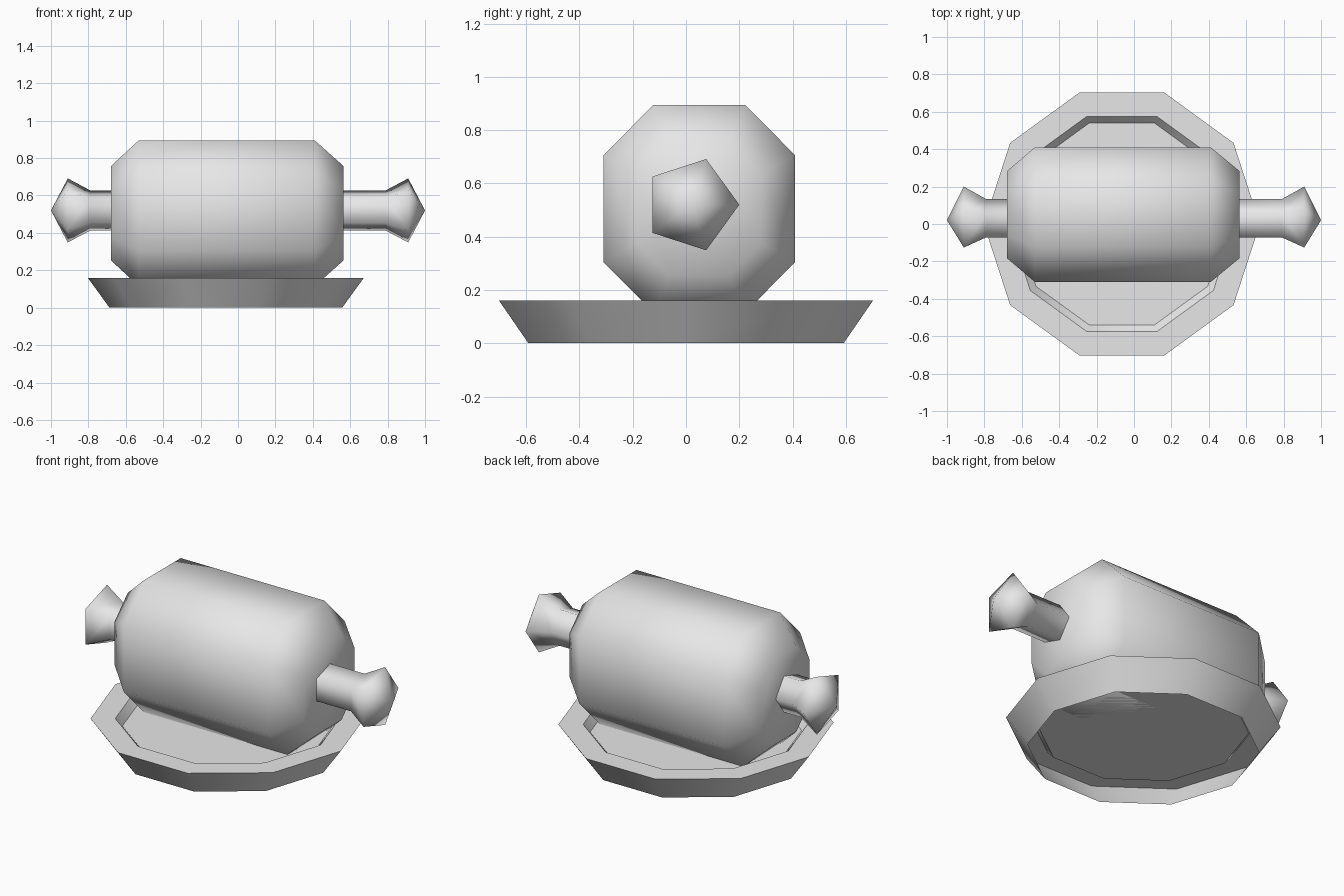
import bpy, bmesh, math

cube = bpy.data.objects.get("Cube")
if cube:
    bpy.data.objects.remove(cube, do_unlink=True)

grey = bpy.data.materials.new("plain_grey")
grey.use_nodes = True
grey.diffuse_color = (0.8, 0.8, 0.8, 1)
grey.node_tree.nodes["Principled BSDF"].inputs["Base Color"].default_value = (0.8, 0.8, 0.8, 1)


def polygon(sides):
    """Regular unit polygon with a corner on the first axis."""
    step = 2 * math.pi / sides
    return [(math.cos(i * step), math.sin(i * step)) for i in range(sides)]


def loft(name, section, profile, place, angle, cap_start=True):
    """Scale a section along a profile of (position, scale); scale 0 makes a tip."""
    bm = bmesh.new()
    rings = []
    for t, s in profile:
        points = section if s else [(0, 0)]
        rings.append([bm.verts.new(place(t, u * s, v * s)) for u, v in points])
    n = len(section)
    for a, b in zip(rings, rings[1:]):
        for i in range(n):
            j = (i + 1) % n
            if len(b) == 1:
                bm.faces.new((a[i], a[j], b[0]))
            else:
                bm.faces.new((a[i], a[j], b[j], b[i]))
    if cap_start:
        bm.faces.new(rings[0])
    if len(rings[-1]) > 1:
        bm.faces.new(rings[-1])
    bmesh.ops.recalc_face_normals(bm, faces=bm.faces)
    mesh = bpy.data.meshes.new(name)
    bm.to_mesh(mesh)
    bm.free()
    mesh.materials.append(grey)
    obj = bpy.data.objects.new(name, mesh)
    bpy.context.collection.objects.link(obj)
    bpy.ops.object.select_all(action='DESELECT')
    obj.select_set(True)
    bpy.context.view_layer.objects.active = obj
    bpy.ops.object.shade_smooth_by_angle(angle=math.radians(angle))
    return obj


# Plate: ten-sided shell, open underneath, with a shallow recess
loft("plate", polygon(10),
     [(0, 0.622), (0.16, 0.738), (0.16, 0.605), (0.115, 0.567)],
     lambda t, u, v: (u - 0.065, v, t), 40, cap_start=False)

# Roast: eight-sided body with chamfered ends
quarter = [(0.36, 0.2), (0.172, 0.39)]
octagon = (quarter + [(-u, v) for u, v in reversed(quarter)]
           + [(-u, -v) for u, v in quarter] + [(u, -v) for u, v in reversed(quarter)])
loft("roast", octagon,
     [(-0.68, 0.645), (-0.53, 1), (0.41, 1), (0.565, 0.645)],
     lambda t, u, v: (t, u + 0.05, v + 0.505), 80)

# Bones: five-sided shafts with pointed knobs, mirrored to both ends
for side, label in ((1, "left"), (-1, "right")):
    loft(label + "_bone", polygon(5),
         [(0.45, 0.113), (0.79, 0.113), (0.91, 0.18), (1.0, 0)],
         lambda t, u, v: (side * t, u + 0.02, v + 0.52), 85)
